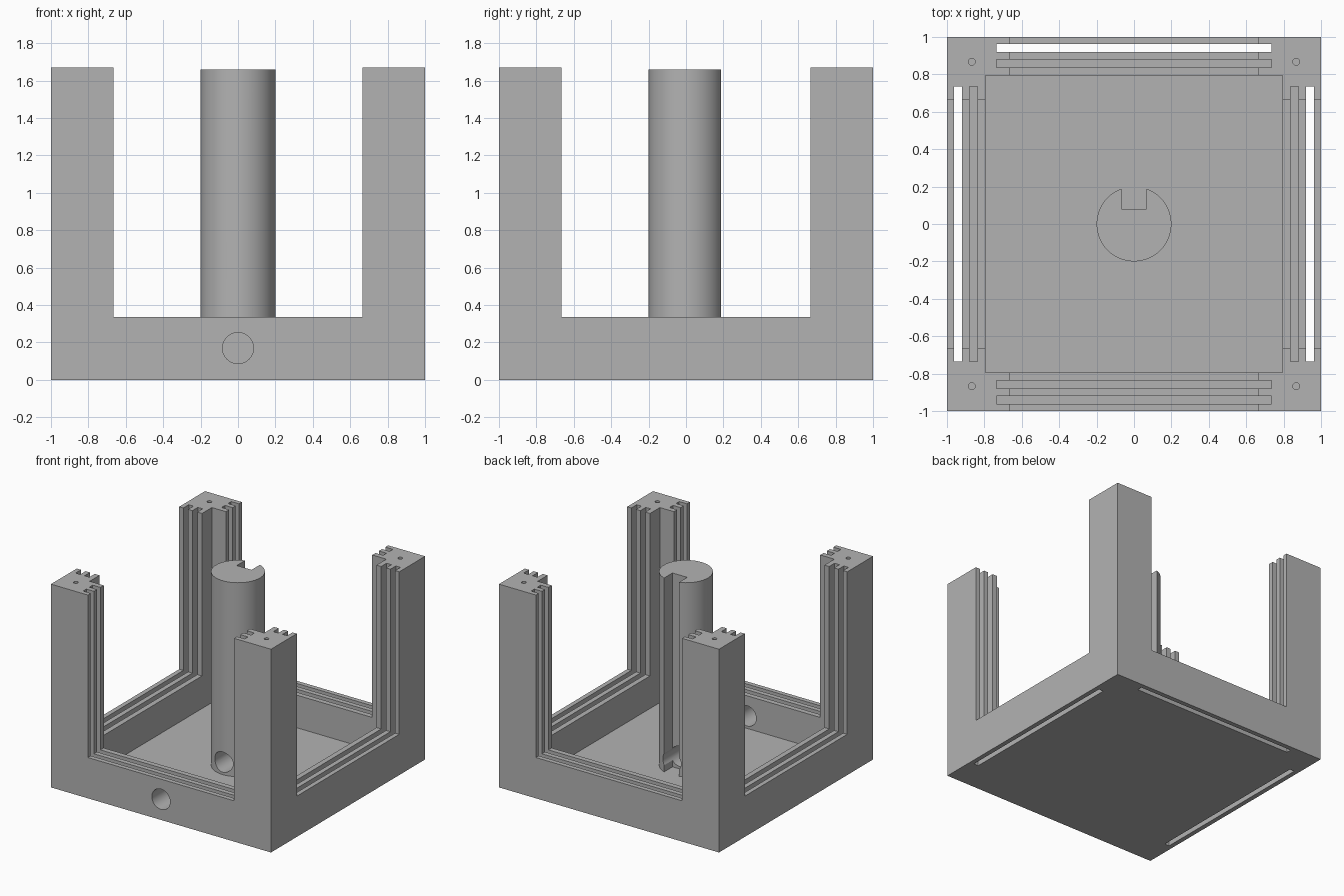
import bpy, math
from mathutils import Vector

if "Cube" in bpy.data.objects:
    bpy.data.objects.remove(bpy.data.objects["Cube"], do_unlink=True)

grey = bpy.data.materials.new("plain_grey")
grey.use_nodes = True
colour = (0.45, 0.45, 0.45, 1)
grey.diffuse_color = colour
grey.node_tree.nodes["Principled BSDF"].inputs["Base Color"].default_value = colour

HEIGHT, RIM, FLOOR, GROOVE = 1.67, 0.335, 0.067, 0.267
INNER, GAP, SLOT = 0.793, 0.665, 0.735
HOLE_Z, HOLE_R = 0.17, 0.083
TOP = HEIGHT + 0.2


def box(name, low, high):
    low, high = Vector(low), Vector(high)
    bpy.ops.mesh.primitive_cube_add(size=1, location=(low + high) / 2)
    ob = bpy.context.object
    ob.name = name
    ob.scale = high - low
    bpy.ops.object.transform_apply(location=True, rotation=True, scale=True)
    return ob


def rod(name, radius, start, end, sides):
    start, end = Vector(start), Vector(end)
    axis = end - start
    bpy.ops.mesh.primitive_cylinder_add(
        vertices=sides, radius=radius, depth=axis.length, location=(start + end) / 2,
        rotation=axis.to_track_quat('Z', 'Y').to_euler())
    ob = bpy.context.object
    ob.name = name
    bpy.ops.object.transform_apply(location=True, rotation=True, scale=True)
    return ob


def turn(ob, quarters):
    ob.rotation_euler.z = quarters * math.pi / 2
    return ob


def cut(target, cutter):
    mod = target.modifiers.new("cut", 'BOOLEAN')
    mod.operation, mod.solver, mod.object = 'DIFFERENCE', 'EXACT', cutter
    bpy.context.view_layer.objects.active = target
    bpy.ops.object.modifier_apply(modifier=mod.name)
    bpy.data.objects.remove(cutter, do_unlink=True)


def finish(ob):
    ob.data.materials.clear()
    ob.data.materials.append(grey)
    bpy.ops.object.select_all(action='DESELECT')
    ob.select_set(True)
    bpy.context.view_layer.objects.active = ob
    bpy.ops.object.shade_smooth_by_angle(angle=math.radians(30))


# Open tray with four corner posts
frame = box("corner_post_frame", (-1, -1, 0), (1, 1, HEIGHT))
cut(frame, box("well", (-INNER, -INNER, FLOOR), (INNER, INNER, TOP)))
cut(frame, box("gap_across", (-2, -GAP, RIM), (2, GAP, TOP)))
cut(frame, box("gap_along", (-GAP, -2, RIM), (GAP, 2, TOP)))

# Panel grooves: outer ones run through the base except at the front
for side in range(4):
    outer_end = GROOVE if side == 0 else -0.1
    cut(frame, turn(box("outer_groove", (-SLOT, -0.962, outer_end), (SLOT, -0.92, TOP)), side))
    cut(frame, turn(box("inner_groove", (-SLOT, -0.88, GROOVE), (SLOT, -0.836, TOP)), side))

# Pin holes in the post tops
for x in (-0.867, 0.867):
    for y in (-0.867, 0.867):
        cut(frame, rod("pin_hole", 0.018, (x, y, HEIGHT - 0.2), (x, y, TOP), 24))

# Round opening in the front wall
cut(frame, rod("front_hole", HOLE_R, (0, -1.2, HOLE_Z), (0, -0.7, HOLE_Z), 48))
finish(frame)

# Central column with a keyway at the back and a cross hole at the foot
column = rod("central_column", 0.2, (0, 0, FLOOR), (0, 0, 1.66), 96)
cut(column, box("keyway", (-0.067, 0.08, -0.1), (0.067, 0.4, TOP)))
cut(column, rod("column_hole", HOLE_R, (0, -0.4, HOLE_Z), (0, 0.4, HOLE_Z), 48))
finish(column)
